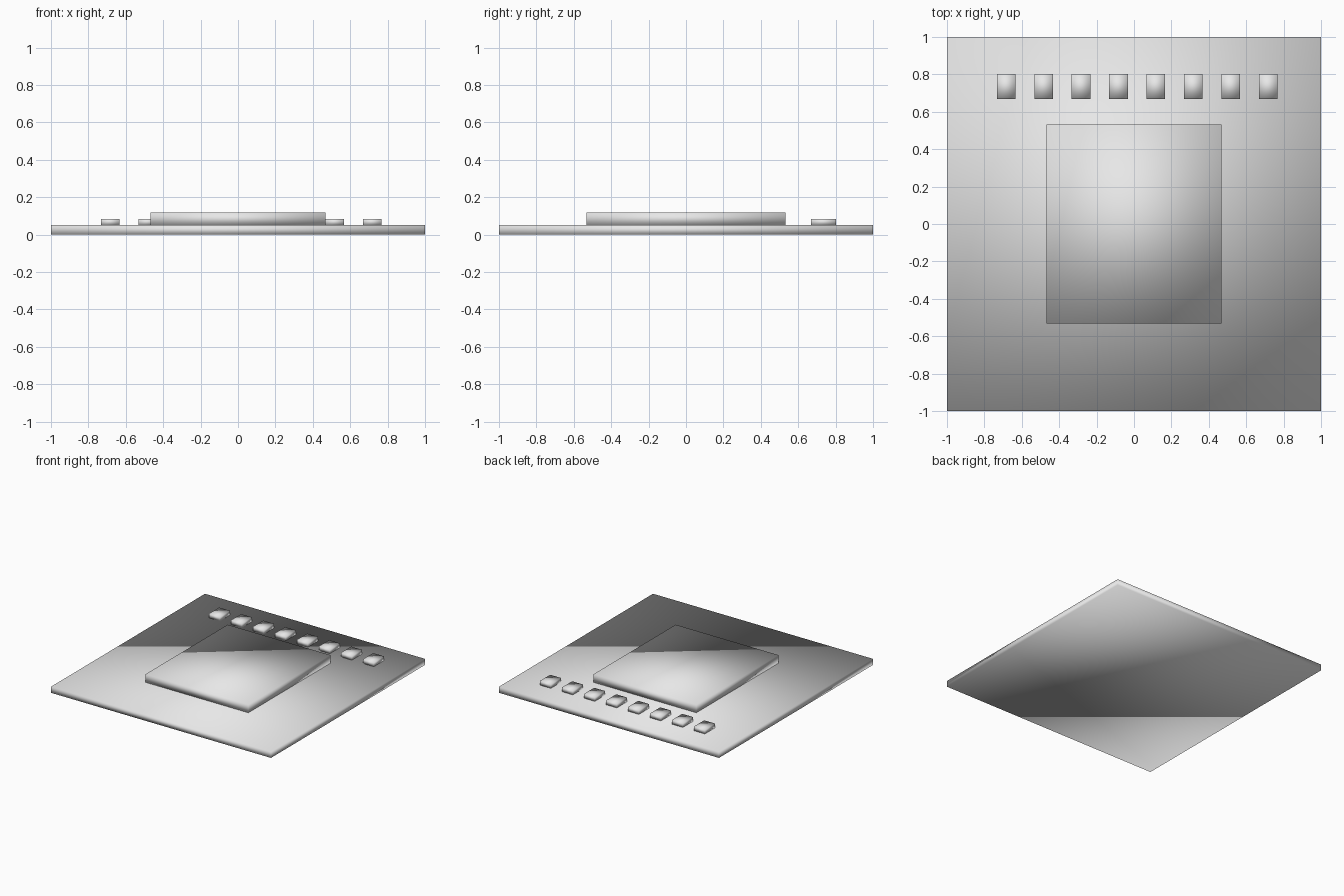
import bpy

# Remove the default object
cube = bpy.data.objects.get("Cube")
if cube:
    bpy.data.objects.remove(cube, do_unlink=True)

GREY = (0.8, 0.8, 0.8, 1.0)
mat = bpy.data.materials.new("light_grey")
mat.use_nodes = True
mat.diffuse_color = GREY
for node in mat.node_tree.nodes:
    if node.type == "BSDF_PRINCIPLED":
        node.inputs["Base Color"].default_value = GREY


def slab(name, center, size, bottom, top):
    """Soft-shaded box given its footprint and its height range."""
    bpy.ops.mesh.primitive_cube_add(
        size=1, location=(*center, (bottom + top) / 2))
    obj = bpy.context.object
    obj.name = name
    obj.scale = (*size, top - bottom)
    bpy.ops.object.transform_apply(location=False, rotation=False, scale=True)
    bpy.ops.object.shade_smooth()
    obj.data.materials.append(mat)
    return obj


BASE_TOP = 0.05

# Square base board
slab("base_board", (0, 0), (2, 2), 0, BASE_TOP)

# Raised central block
slab("center_block", (0, 0), (0.934, 1.066), BASE_TOP, 0.117)

# Row of small pads along the back edge
for i in range(8):
    slab(f"back_pad_{i + 1}", (-0.683 + 0.2 * i, 0.735), (0.1, 0.134),
         BASE_TOP, 0.084)
